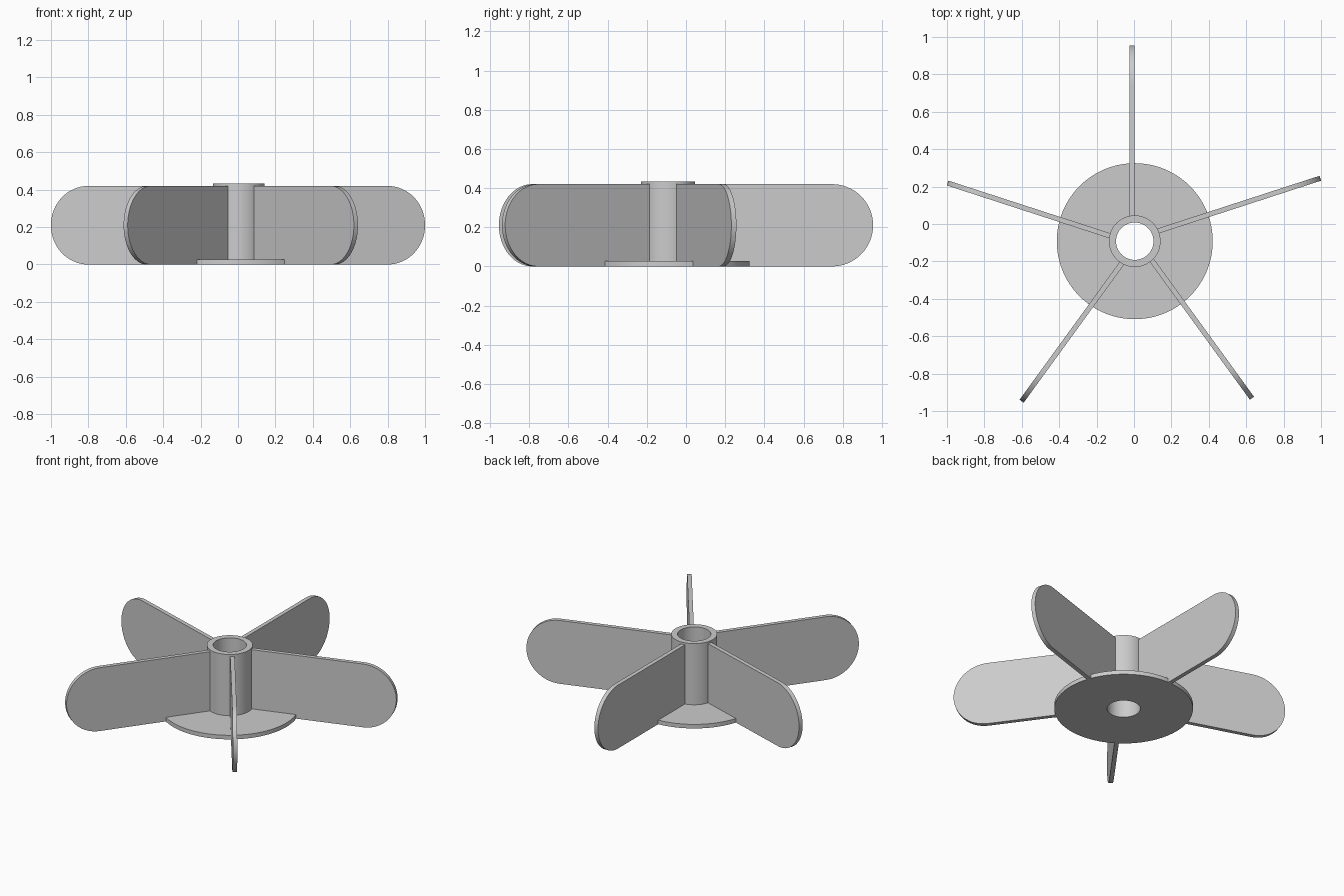
import bpy, bmesh, math
from mathutils import Matrix

if "Cube" in bpy.data.objects:
    bpy.data.objects.remove(bpy.data.objects["Cube"])

CX, CY = 0.004, -0.092       # wheel axis
R, H, T = 1.0475, 0.42, 0.027  # blade reach, blade height, plate thickness
BORE, HUB_R, HUB_H, DISC_R = 0.1, 0.138, 0.433, 0.417

grey = bpy.data.materials.new("light grey")
grey.diffuse_color = (0.6, 0.6, 0.6, 1)
grey.use_nodes = True
grey.node_tree.nodes["Principled BSDF"].inputs["Base Color"].default_value = grey.diffuse_color


def finish(name, bm, smooth=True):
    bmesh.ops.recalc_face_normals(bm, faces=bm.faces)
    mesh = bpy.data.meshes.new(name)
    bm.to_mesh(mesh)
    bm.free()
    mesh.materials.append(grey)
    obj = bpy.data.objects.new(name, mesh)
    bpy.context.collection.objects.link(obj)
    if smooth:
        bpy.ops.object.select_all(action='DESELECT')
        obj.select_set(True)
        bpy.context.view_layer.objects.active = obj
        bpy.ops.object.shade_smooth_by_angle(angle=math.radians(30))
    return obj


def lathe(name, profile, steps=96):
    """Spin a closed (radius, z) profile around the wheel axis."""
    bm = bmesh.new()
    rings = []
    for i in range(steps):
        a = 2 * math.pi * i / steps
        rings.append([bm.verts.new((CX + r * math.cos(a), CY + r * math.sin(a), z))
                      for r, z in profile])
    n = len(profile)
    for i in range(steps):
        a, b = rings[i], rings[(i + 1) % steps]
        for j in range(n):
            k = (j + 1) % n
            bm.faces.new((a[j], b[j], b[k], a[k]))
    return finish(name, bm)


# Hub tube and base disc in one turned body, with a through bore
lathe("hub_and_base_disc", [(BORE, 0), (DISC_R, 0), (DISC_R, T), (HUB_R, T),
                            (HUB_R, HUB_H), (BORE, HUB_H)])

# Five round-ended blades, notched over the base disc
rad = H / 2
outline = [(HUB_R - 0.008, H), (HUB_R - 0.008, T), (DISC_R - 0.003, T), (DISC_R - 0.003, 0)]
for i in range(33):
    a = -math.pi / 2 + math.pi * i / 32
    outline.append((R - rad + rad * math.cos(a), rad + rad * math.sin(a)))

for n in range(5):
    bm = bmesh.new()
    face = bm.faces.new([bm.verts.new((x, 0, z)) for x, z in outline])
    ext = bmesh.ops.extrude_face_region(bm, geom=[face])
    moved = [v for v in ext["geom"] if isinstance(v, bmesh.types.BMVert)]
    bmesh.ops.translate(bm, verts=moved, vec=(0, T, 0))
    turn = Matrix.Rotation(math.pi / 2 + n * math.tau / 5, 4, 'Z')
    bm.transform(Matrix.Translation((CX, CY, 0)) @ turn)
    finish(f"blade_{n + 1}", bm)
